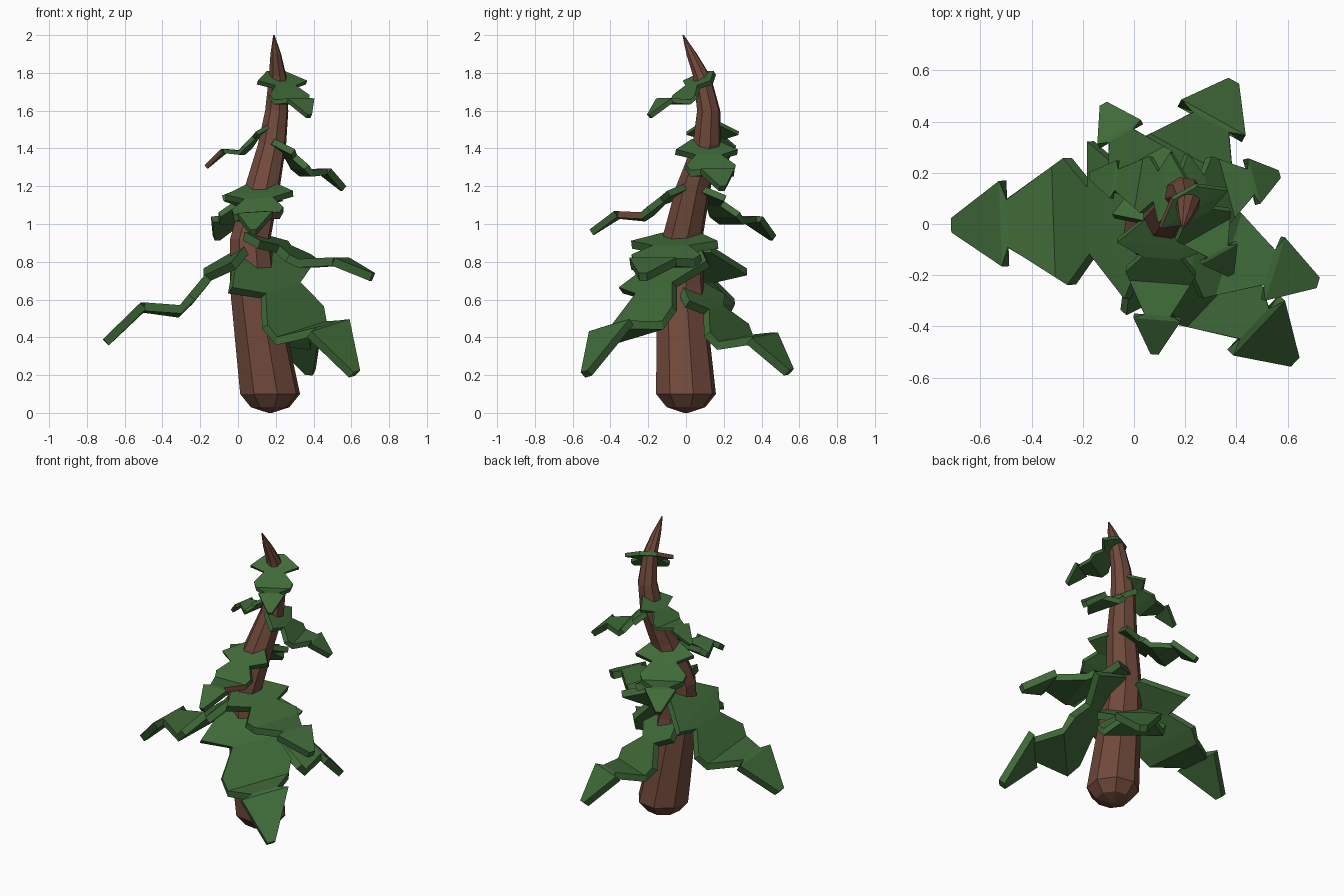
import bpy, bmesh, math
from mathutils import Vector

if "Cube" in bpy.data.objects:
    bpy.data.objects.remove(bpy.data.objects["Cube"])


def material(name, rgb):
    m = bpy.data.materials.new(name)
    m.diffuse_color = (*rgb, 1)
    m.use_nodes = True
    m.node_tree.nodes["Principled BSDF"].inputs["Base Color"].default_value = m.diffuse_color
    return m


bark = material("bark brown", (0.165, 0.068, 0.045))
needles = material("needle green", (0.05, 0.145, 0.04))


def finish(bm, name, mats):
    bmesh.ops.recalc_face_normals(bm, faces=bm.faces)
    me = bpy.data.meshes.new(name)
    bm.to_mesh(me)
    bm.free()
    for m in mats:
        me.materials.append(m)
    ob = bpy.data.objects.new(name, me)
    bpy.context.collection.objects.link(ob)
    return ob


def skin(bm, rings):
    """Bridge consecutive closed rings of vertices and cap both ends."""
    n = len(rings[0])
    for a, b in zip(rings, rings[1:]):
        for i in range(n):
            j = (i + 1) % n
            bm.faces.new((a[i], a[j], b[j], b[i]))
    bm.faces.new(rings[0])
    bm.faces.new(rings[-1])


# Crooked trunk: centre x, y, z and radius
trunk_path = [(0.17, 0, 0.0, 0.01), (0.17, 0, 0.03, 0.105), (0.17, 0, 0.10, 0.163),
              (0.08, -0.03, 0.68, 0.127), (0.065, -0.02, 0.92, 0.11),
              (0.13, 0.04, 1.20, 0.095), (0.18, 0.11, 1.42, 0.077),
              (0.205, 0.12, 1.60, 0.063), (0.21, 0.085, 1.78, 0.048),
              (0.20, 0.03, 1.90, 0.029), (0.19, -0.015, 2.00, 0.004)]
bm = bmesh.new()
rings = []
for x, y, z, r in trunk_path:
    rings.append([bm.verts.new((x + r * math.cos(a), y + r * math.sin(a), z))
                  for a in (math.tau * (i + 0.3) / 8 for i in range(8))])
skin(bm, rings)
finish(bm, "trunk", [bark])

# Serrated bough profile: distance, drop and half width as fractions
TIERS = [(0.0, 0.0, 0.36), (0.20, 0.22, 1.0), (0.29, 0.33, 0.42),
         (0.41, 0.55, 0.80), (0.47, 0.66, 0.70), (0.71, 0.62, 0.30),
         (0.745, 0.63, 0.54), (1.0, 1.0, 0.09)]


def bough(name, start, end, half_width, roll=0.0, thick=0.045,
          outer=1.0, skew=0.0, brown=None):
    """Drooping three-tier plate; outer scales the two outer tiers,
    brown = (from, to, side) marks bare wood along an edge."""
    s, e = Vector(start), Vector(end)
    run = Vector((e.x - s.x, e.y - s.y, 0))
    along = run.normalized()
    side = Vector((-along.y, along.x, 0))
    drop = e.z - s.z
    mids = [s + run * t + Vector((0, 0, drop * d)) for t, d, w in TIERS]
    bm = bmesh.new()
    rings = []
    for i, (t, d, w) in enumerate(TIERS):
        w *= half_width * (outer if i > 2 else 1)
        off = side * w
        off.z = roll * w
        if i == 1:
            off -= along * skew * w
        slope = (mids[min(i + 1, 7)] - mids[max(i - 1, 0)]).normalized()
        down = slope.cross(side) * -thick     # thickness square to the plate
        if down.z > 0:
            down = -down
        c = mids[i]
        rings.append([bm.verts.new(p) for p in
                      (c + off, c - off, c - off + down, c + off + down)])
    skin(bm, rings)
    ob = finish(bm, name, [needles, bark])
    if brown:
        lo, hi, sign = brown
        for p in ob.data.polygons:
            c = p.center - s
            if lo < c.dot(along) / run.length < hi and c.dot(side) * sign > 0.01 \
                    and abs(p.normal.z) < 0.5:
                p.material_index = 1


# Boughs from bottom to top
bough("low_front_right_bough", (0.08, -0.02, 0.88), (0.63, -0.54, 0.22), 0.32, 0.22, outer=0.85)
bough("low_back_bough", (0.08, 0.0, 0.72), (0.39, 0.56, 0.23), 0.19, 0.1, outer=1.4)
bough("low_left_bough", (0.04, 0.02, 0.89), (-0.715, -0.005, 0.39), 0.31, 0.05, skew=0.2)
bough("right_bough", (0.06, -0.02, 0.96), (0.72, -0.23, 0.74), 0.24)
bough("front_bough", (0.12, 0.02, 1.22), (0.08, -0.51, 0.97), 0.18, 0.06, 0.035, 0.95,
      brown=(0.5, 0.7, 1))
bough("back_left_bough", (0.12, 0.04, 1.21), (-0.12, 0.47, 0.94), 0.18, 0, 0.035)
bough("upper_right_bough", (0.18, 0.09, 1.45), (0.57, 0.195, 1.20), 0.17, 0, 0.035)
bough("upper_left_bough", (0.19, 0.13, 1.54), (-0.175, 0.19, 1.31), 0.14, 0, 0.022,
      brown=(0.75, 1.0, 1))
bough("top_bough", (0.20, 0.12, 1.81), (0.38, -0.20, 1.58), 0.15, 0, 0.025,
      brown=(0.0, 0.2, -1))
